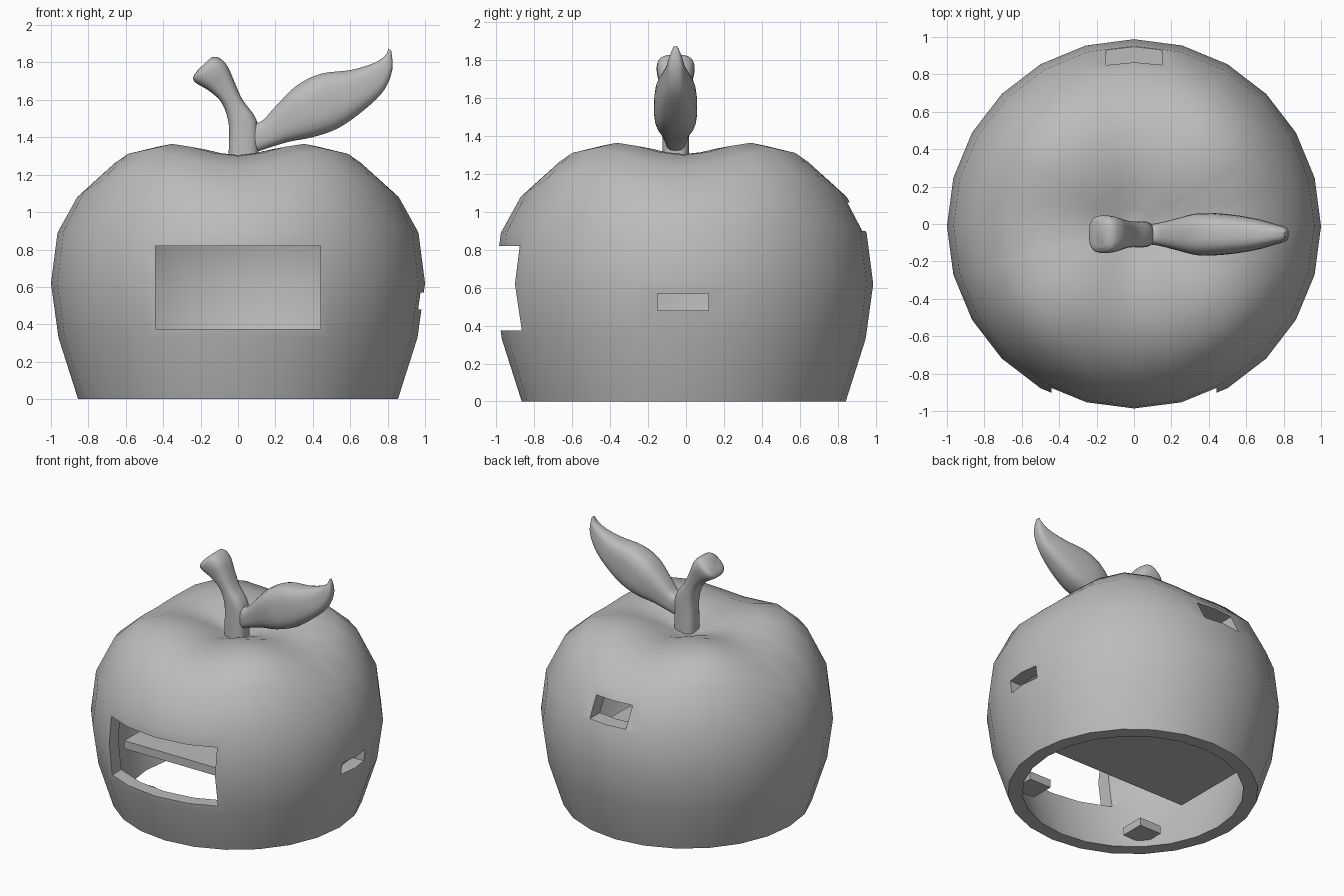
import bpy, bmesh
from math import pi, cos, sin, radians
from mathutils import Vector

if "Cube" in bpy.data.objects:
    bpy.data.objects.remove(bpy.data.objects["Cube"], do_unlink=True)

grey = bpy.data.materials.new("plain_grey")
grey.use_nodes = True
grey.diffuse_color = (0.5, 0.5, 0.5, 1)
grey.node_tree.nodes["Principled BSDF"].inputs["Base Color"].default_value = (0.5, 0.5, 0.5, 1)


def make_object(name, bm):
    bmesh.ops.recalc_face_normals(bm, faces=bm.faces)
    mesh = bpy.data.meshes.new(name)
    bm.to_mesh(mesh)
    bm.free()
    obj = bpy.data.objects.new(name, mesh)
    bpy.context.collection.objects.link(obj)
    mesh.materials.append(grey)
    return obj


def box(name, low, high):
    bm = bmesh.new()
    bmesh.ops.create_cube(bm, size=1)
    low, high = Vector(low), Vector(high)
    for v in bm.verts:
        v.co = (low + high) / 2 + v.co * (high - low)
    return make_object(name, bm)


def cut(obj, cutter):
    mod = obj.modifiers.new("cut", "BOOLEAN")
    mod.operation, mod.solver, mod.object = "DIFFERENCE", "EXACT", cutter
    bpy.context.view_layer.update()
    graph = bpy.context.evaluated_depsgraph_get()
    mesh = bpy.data.meshes.new_from_object(obj.evaluated_get(graph))
    obj.modifiers.clear()
    obj.data = mesh
    bpy.data.objects.remove(cutter, do_unlink=True)


def smooth(obj, degrees):
    bpy.ops.object.select_all(action="DESELECT")
    obj.select_set(True)
    bpy.context.view_layer.objects.active = obj
    bpy.ops.object.shade_smooth_by_angle(angle=radians(degrees))


def lobed_revolve(name, profile, sides=24, y=-0.012):
    """Revolve (r, z, extra r, extra z); the extras swell the four diagonals."""
    bm = bmesh.new()
    rings = []
    for r, z, dr, dz in profile:
        if r == 0:
            rings.append([bm.verts.new((0, y, z))] * sides)
            continue
        ring = []
        for i in range(sides):
            a = 2 * pi * i / sides
            lobe = sin(2 * a) ** 2
            radius = r + dr * lobe
            ring.append(bm.verts.new((radius * cos(a), y + radius * sin(a), z + dz * lobe)))
        rings.append(ring)
    for a, b in zip(rings, rings[1:]):
        for i in range(sides):
            j = (i + 1) % sides
            bm.faces.new(list(dict.fromkeys((a[i], a[j], b[j], b[i]))))
    return make_object(name, bm)


def spline(rows, steps=4):
    """Smooth curve through rows of numbers."""
    rows = [Vector(r) for r in rows]
    result = []
    for i in range(len(rows) - 1):
        p, q = rows[i], rows[i + 1]
        before, after = rows[max(i - 1, 0)], rows[min(i + 2, len(rows) - 1)]
        for k in range(steps):
            t = k / steps
            result.append(p * (2 * t**3 - 3 * t**2 + 1) + q * (3 * t**2 - 2 * t**3)
                          + (q - before) / 2 * (t**3 - 2 * t**2 + t)
                          + (after - p) / 2 * (t**3 - t**2))
    return result + [rows[-1]]


def loft(name, stations, y=-0.055, sides=24):
    """Skin rounded sections, each given by two outline points and a half depth."""
    bm = bmesh.new()
    rings = []
    for ax, az, bx, bz, half in spline(stations):
        a, b = Vector((ax, y, az)), Vector((bx, y, bz))
        ring = []
        for i in range(sides):
            angle = 2 * pi * (i + 0.5) / sides
            c, s = (abs(t) ** 0.7 * (1 if t > 0 else -1) for t in (cos(angle), sin(angle)))
            ring.append(bm.verts.new((a + b) / 2 + (a - b) / 2 * c + Vector((0, half * s, 0))))
        rings.append(ring)
    for p, q in zip(rings, rings[1:]):
        for i in range(sides):
            j = (i + 1) % sides
            bm.faces.new((p[i], p[j], q[j], q[i]))
    bm.faces.new(rings[0])
    bm.faces.new(rings[-1])
    return make_object(name, bm)


# Hollow apple body with four soft lobes on top, open underneath
outer = [(0, 1.225, 0, 0), (0.1, 1.245, 0, 0.005), (0.22, 1.285, 0, 0.02), (0.35, 1.305, 0, 0.04),
         (0.5, 1.3, 0, 0.065), (0.68, 1.24, 0, 0.095), (0.86, 1.08, -0.03, 0.12),
         (0.965, 0.89, 0, 0.03), (1, 0.62, 0, 0), (0.96, 0.33, 0, 0), (0.855, 0, 0, 0)]
inner = [(0.755, 0, 0, 0), (0.86, 0.33, 0, 0), (0.9, 0.62, 0, 0), (0.865, 0.86, 0, 0.02),
         (0.77, 1.01, 0, 0.08), (0.6, 1.14, 0, 0.08), (0.35, 1.19, 0, 0.04), (0, 1.12, 0, 0)]
body = lobed_revolve("apple_body", outer + inner)

# Front window, side slot and back slot
cut(body, box("window_cutter", (-0.44, -1.2, 0.375), (0.44, -0.4, 0.82)))
cut(body, box("side_slot_cutter", (0.7, -0.15, 0.48), (1.2, 0.12, 0.57)))
cut(body, box("back_slot_cutter", (-0.15, 0.6, 0.9), (0.15, 1.2, 1.05)))
smooth(body, 35)

# Inside shelf and the two front tabs
box("inner_shelf", (-0.71, -0.34, 0.3), (0.71, 0.56, 0.36))
for side, label in ((1, "left"), (-1, "right")):
    x = sorted((side * 0.4, side * 0.58))
    box(label + "_inner_tab", (x[0], -0.59, 0.06), (x[1], -0.41, 0.12))

# Bent stem with a blunt rounded tip
stem = loft("stem", [
    (-0.05, 1.17, 0.11, 1.17, 0.07),
    (-0.05, 1.33, 0.11, 1.33, 0.07),
    (-0.05, 1.47, 0.10, 1.49, 0.07),
    (-0.085, 1.58, 0.025, 1.60, 0.07),
    (-0.15, 1.645, -0.02, 1.70, 0.082),
    (-0.225, 1.69, -0.055, 1.78, 0.098),
    (-0.24, 1.72, -0.10, 1.825, 0.097),
    (-0.215, 1.76, -0.14, 1.83, 0.07),
])
smooth(stem, 60)

# Leaf with a round hole through it
leaf = loft("leaf", [
    (0.03, 1.50, 0.04, 1.30, 0.05),
    (0.115, 1.48, 0.14, 1.335, 0.06),
    (0.20, 1.565, 0.27, 1.375, 0.085),
    (0.31, 1.675, 0.40, 1.40, 0.113),
    (0.44, 1.74, 0.54, 1.45, 0.108),
    (0.60, 1.76, 0.68, 1.55, 0.085),
    (0.72, 1.795, 0.78, 1.65, 0.055),
    (0.785, 1.835, 0.825, 1.76, 0.036),
    (0.805, 1.875, 0.82, 1.86, 0.012),
])
bm = bmesh.new()
bmesh.ops.create_cone(bm, cap_ends=True, segments=32, radius1=0.075, radius2=0.075, depth=1)
for v in bm.verts:
    v.co = (0.445 + v.co.x, v.co.z, 1.59 + v.co.y)
cut(leaf, make_object("leaf_hole_cutter", bm))
smooth(leaf, 40)
